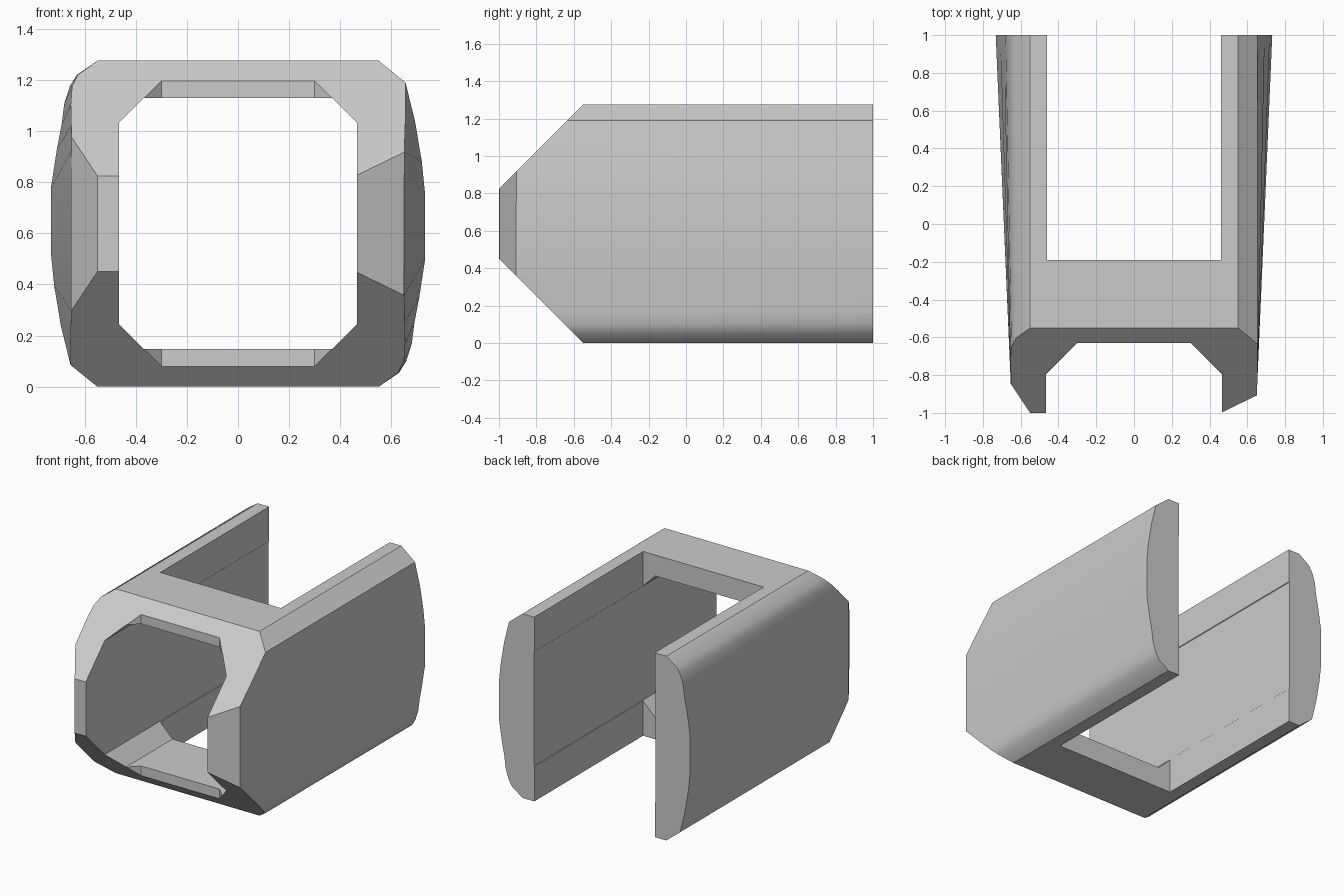
import bpy, bmesh, math
from mathutils import Vector

old = bpy.data.objects.get("Cube")
if old:
    bpy.data.objects.remove(old, do_unlink=True)

H = 1.275  # overall height

grey = bpy.data.materials.new("plain_grey")
grey.use_nodes = True
grey.diffuse_color = (0.6, 0.6, 0.6, 1)
grey.node_tree.nodes["Principled BSDF"].inputs["Base Color"].default_value = (0.6, 0.6, 0.6, 1)


def loft(name, ring_a, ring_b):
    """Closed solid between two rings of 3D points."""
    bm = bmesh.new()
    a = [bm.verts.new(p) for p in ring_a]
    b = [bm.verts.new(p) for p in ring_b]
    n = len(a)
    bm.faces.new(a)
    bm.faces.new(b[::-1])
    for i in range(n):
        j = (i + 1) % n
        bm.faces.new((a[j], a[i], b[i], b[j]))
    bmesh.ops.recalc_face_normals(bm, faces=bm.faces)
    mesh = bpy.data.meshes.new(name)
    obj = bpy.data.objects.new(name, mesh)
    bpy.context.collection.objects.link(obj)
    mesh.materials.append(grey)
    bm.to_mesh(mesh)
    bm.free()
    return obj


def turned(half):
    """Repeat a right-hand profile on the left, turned half a circle."""
    return half + [(-x, H - z) for x, z in half]


# Outer shell: flat-sided at the front, bulging at the back
heights = [H, 1.19, 1.04, 0.88, 0.75, 0.5, 0.35, 0.25, 0.17, 0.10, 0.055, 0]
back_x = [0.55, 0.655, 0.692, 0.719, 0.732, 0.732, 0.709, 0.69, 0.68, 0.658, 0.63, 0.55]
front_x = [0.55, 0.655, 0.65, 0.647, 0.646, 0.646, 0.647, 0.648, 0.65, 0.647, 0.625, 0.55]
front = [(x, -1, z) for x, z in turned(list(zip(front_x, heights)))]
back = [(x, 1, z) for x, z in turned(list(zip(back_x, heights)))]
shell = loft("shell", front, back)

# Sloped nose: top and bottom slopes, then the two unequal side bevels
bm = bmesh.new()
bm.from_mesh(shell.data)
for point, normal in (
    ((0, -0.55, H), (0, -1, 1)),
    ((0, -0.55, 0), (0, -1, -1)),
    ((0.46, -1, 0), (0.09, -0.185, 0)),
    ((-0.55, -1, 0), (-0.15, -0.1, 0)),
):
    cut = bmesh.ops.bisect_plane(
        bm, geom=bm.verts[:] + bm.edges[:] + bm.faces[:], dist=1e-5,
        plane_co=point, plane_no=Vector(normal).normalized(), clear_outer=True)
    rim = [e for e in bm.edges if e.is_boundary]
    bmesh.ops.holes_fill(bm, edges=rim, sides=0)
bmesh.ops.recalc_face_normals(bm, faces=bm.faces)
bm.to_mesh(shell.data)
bm.free()

# Eight-sided bore from front to back
W, c, lo, hi = 0.465, 0.097, 0.147, 1.13
bore_pts = [(W, lo + c), (W, hi - c), (W - c, hi), (c - W, hi),
            (-W, hi - c), (-W, lo + c), (c - W, lo), (W - c, lo)]
bore = loft("bore_cutter", [(x, -1.3, z) for x, z in bore_pts],
            [(x, 1.3, z) for x, z in bore_pts])

# Open slot at the back, through top and bottom
slot_pts = [(0.461, -0.19), (0.461, 1.2), (-0.461, 1.2), (-0.461, -0.19)]
slot = loft("slot_cutter", [(x, y, -0.2) for x, y in slot_pts],
            [(x, y, 1.5) for x, y in slot_pts])

# Notch with angled corners in the front rim
notch_pts = [(0.464, -1.2), (0.464, -0.794), (0.3, -0.63),
             (-0.3, -0.63), (-0.464, -0.794), (-0.464, -1.2)]
notch = loft("notch_cutter", [(x, y, -0.2) for x, y in notch_pts],
             [(x, y, 1.5) for x, y in notch_pts])

bpy.ops.object.select_all(action='DESELECT')
bpy.context.view_layer.objects.active = shell
shell.select_set(True)
for cutter in (bore, slot, notch):
    cutter.hide_render = True
    mod = shell.modifiers.new(cutter.name, 'BOOLEAN')
    mod.operation = 'DIFFERENCE'
    mod.solver = 'EXACT'
    mod.object = cutter
    bpy.ops.object.modifier_apply(modifier=mod.name)
    bpy.data.objects.remove(cutter, do_unlink=True)

bpy.ops.object.shade_smooth_by_angle(angle=math.radians(28))
